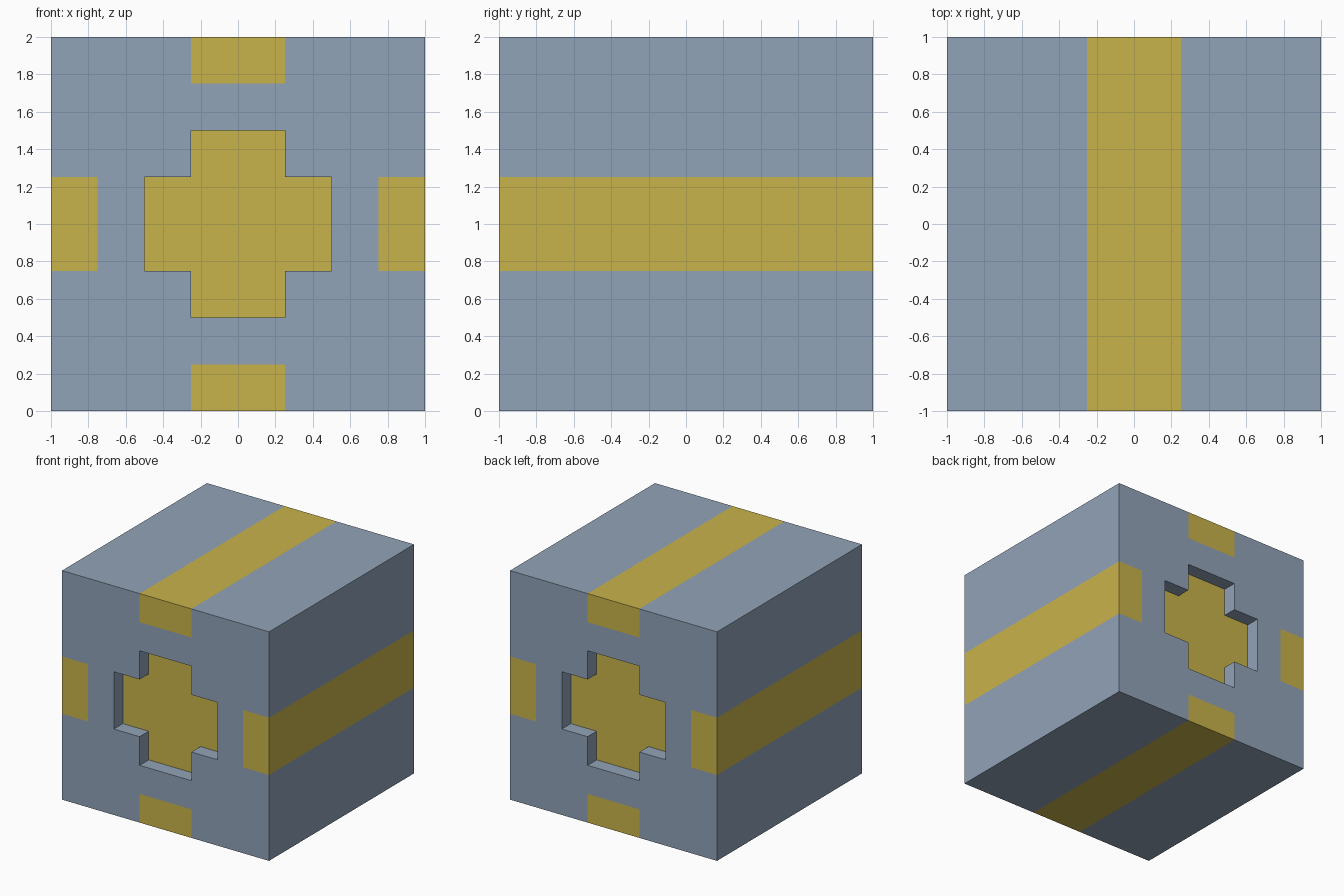
import bpy, bmesh
from mathutils import Vector

if "Cube" in bpy.data.objects:
    bpy.data.objects.remove(bpy.data.objects["Cube"])


def material(name, rgb):
    m = bpy.data.materials.new(name)
    m.diffuse_color = (*rgb, 1.0)
    m.use_nodes = True
    m.node_tree.nodes["Principled BSDF"].inputs["Base Color"].default_value = m.diffuse_color
    return m


RECESS = 0.125

# Cube, sliced along x and z where stripes and the cross begin and end
bm = bmesh.new()
bmesh.ops.create_cube(bm, size=2.0)
for axis in (Vector((1, 0, 0)), Vector((0, 0, 1))):
    for d in (-0.75, -0.5, -0.25, 0.25, 0.5, 0.75):
        bmesh.ops.bisect_plane(bm, geom=bm.verts[:] + bm.edges[:] + bm.faces[:],
                               plane_co=axis * d, plane_no=axis)


def spans(face):
    """Smaller and larger distance of the face centre from the y axis."""
    c = face.calc_center_median()
    return sorted((abs(c.x), abs(c.z)))


# Cross-shaped recess in front and back
bm.normal_update()
for side in (-1, 1):
    cross = [f for f in bm.faces if f.normal.y * side > 0.9
             and spans(f)[0] < 0.25 and spans(f)[1] < 0.5]
    new = bmesh.ops.extrude_face_region(bm, geom=cross)["geom"]
    old = [f for f in cross if f.is_valid]
    if old:
        bmesh.ops.delete(bm, geom=old, context='FACES')
    bmesh.ops.translate(bm, vec=(0, -side * RECESS, 0),
                        verts=[v for v in new if isinstance(v, bmesh.types.BMVert)])
bmesh.ops.recalc_face_normals(bm, faces=bm.faces[:])
bm.normal_update()

# Gold on the stripes that wrap over the edges and on the recess floors
for f in bm.faces:
    near, far = spans(f)
    stripe = near < 0.25 and far > 0.75
    floor = abs(f.normal.y) > 0.9 and abs(f.calc_center_median().y) < 0.95
    f.material_index = int(stripe or floor)

bmesh.ops.translate(bm, vec=(0, 0, 1), verts=bm.verts[:])
mesh = bpy.data.meshes.new("striped_block")
bm.to_mesh(mesh)
bm.free()
mesh.materials.append(material("blue grey", (0.283, 0.366, 0.479)))
mesh.materials.append(material("gold", (0.584, 0.451, 0.069)))
bpy.context.collection.objects.link(bpy.data.objects.new("striped_block", mesh))
